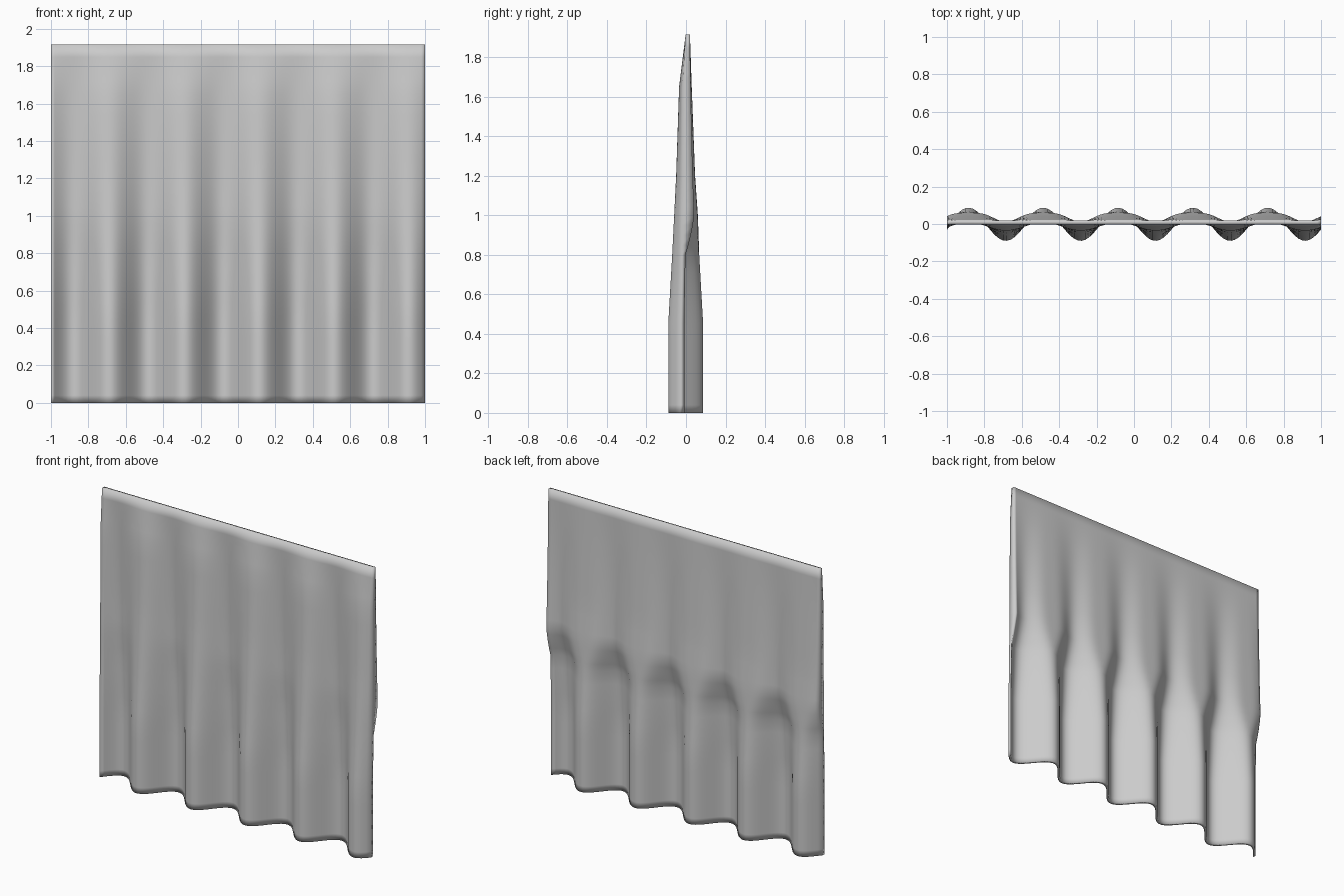
import bpy, bmesh, math

if "Cube" in bpy.data.objects:
    bpy.data.objects.remove(bpy.data.objects["Cube"])

# Height stations: z, front fold (min, max), back fold (valley, peak), back fold sharpness
STATIONS = [
    (0.00, -0.090, 0.066, -0.068, 0.087, 1.0),
    (0.04, -0.090, 0.066, -0.068, 0.087, 1.0),
    (0.45, -0.090, 0.066, -0.068, 0.087, 1.0),
    (0.80, -0.070, 0.050, -0.046, 0.067, 1.0),
    (1.00, -0.060, 0.035, 0.012, 0.060, 2.0),
    (1.20, -0.050, 0.028, 0.015, 0.046, 2.0),
    (1.65, -0.035, 0.008, 0.018, 0.029, 1.5),
    (1.915, -0.002, -0.002, 0.020, 0.020, 1.0),
]
PERIOD, PEAK_X, COLUMNS = 0.4, -0.885, 100


def subdivide(stations, n):
    rows = [stations[0]]
    for a, b in zip(stations, stations[1:]):
        k = n if b[0] - a[0] > 0.1 else 1
        for i in range(1, k + 1):
            t = i / k
            rows.append(tuple(p + (q - p) * t for p, q in zip(a, b)))
    return rows


def front_y(x, r):
    d = (1 - math.cos(2 * math.pi * (x - PEAK_X) / PERIOD)) / 2
    return r[2] + (r[1] - r[2]) * d


def back_y(x, r):
    d = (1 - math.cos(2 * math.pi * (x - PEAK_X) / PERIOD)) / 2
    return r[4] + (r[3] - r[4]) * d ** r[5]


xs = [-1 + 2 * i / COLUMNS for i in range(COLUMNS + 1)]
n = len(xs)
bm = bmesh.new()

# Closed ring around the cloth at each height
rings = []
for r in subdivide(STATIONS, 4):
    ring = [bm.verts.new((x, front_y(x, r), r[0])) for x in xs]
    ring += [bm.verts.new((x, back_y(x, r), r[0])) for x in reversed(xs)]
    rings.append(ring)

# Front, back and side walls
for a, b in zip(rings, rings[1:]):
    for i in range(2 * n):
        j = (i + 1) % (2 * n)
        bm.faces.new((a[i], a[j], b[j], b[i]))

# Bottom hem and top edge
for ring in (rings[0], rings[-1]):
    for i in range(n - 1):
        bm.faces.new((ring[i], ring[i + 1], ring[2 * n - 2 - i], ring[2 * n - 1 - i]))

bmesh.ops.recalc_face_normals(bm, faces=bm.faces)
for f in bm.faces:
    f.smooth = True
mesh = bpy.data.meshes.new("curtain")
bm.to_mesh(mesh)
bm.free()
curtain = bpy.data.objects.new("curtain", mesh)
bpy.context.collection.objects.link(curtain)
